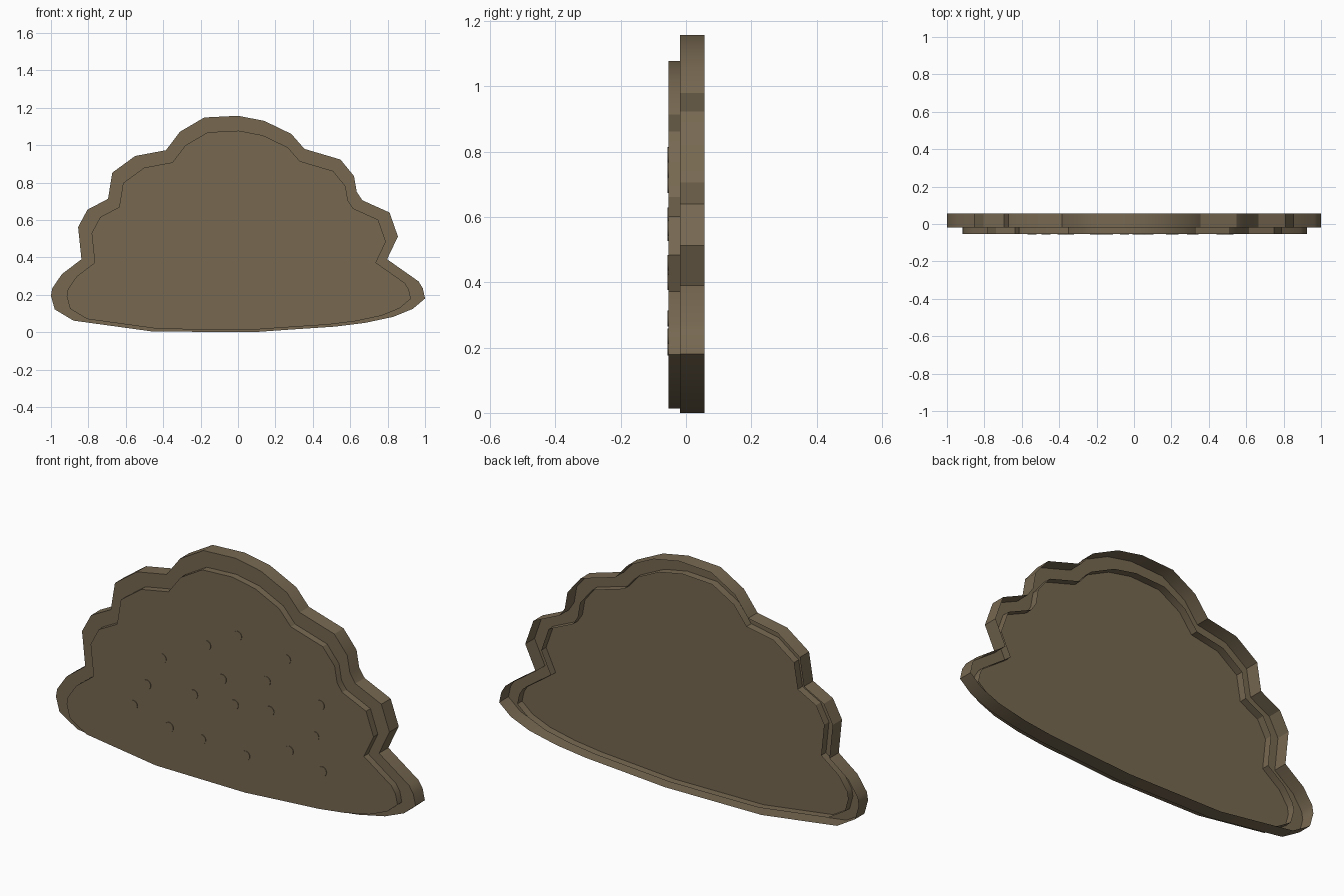
import bpy, bmesh
from math import radians
from mathutils import Matrix

if "Cube" in bpy.data.objects:
    bpy.data.objects.remove(bpy.data.objects["Cube"])

mat = bpy.data.materials.new("brown")
mat.diffuse_color = (0.185, 0.14, 0.083, 1)
mat.use_nodes = True
mat.node_tree.nodes["Principled BSDF"].inputs["Base Color"].default_value = mat.diffuse_color

# Scalloped outline (x, z), starting at the top and running to the left
OUTLINE = [
    (0, 1.157), (-.18, 1.148), (-.31, 1.072), (-.385, .973), (-.55, .942),
    (-.672, .853), (-.695, .713), (-.805, .655), (-.855, .562), (-.837, .39),
    (-.942, .31), (-.993, .235), (-1, .195), (-.98, .122), (-.88, .062),
    (-.46, .004), (.08, 0), (.28, .014), (.52, .03), (.68, .05), (.83, .082),
    (.935, .125), (1, .18), (.988, .235), (.965, .272), (.797, .39),
    (.855, .512), (.81, .64), (.665, .705), (.635, .75), (.62, .835),
    (.548, .923), (.355, .98), (.285, 1.06), (.14, 1.13)]
INNER = [(.92 * x + .004, .92 * z + .013) for x, z in OUTLINE]
FRONT = -.053


def finish(name, bm):
    mesh = bpy.data.meshes.new(name)
    bm.to_mesh(mesh)
    bm.free()
    mesh.materials.append(mat)
    obj = bpy.data.objects.new(name, mesh)
    bpy.context.collection.objects.link(obj)
    bpy.ops.object.select_all(action='DESELECT')
    obj.select_set(True)
    bpy.context.view_layer.objects.active = obj
    bpy.ops.object.shade_smooth_by_angle(angle=radians(30))


def tray(name, pts, front, depth=.074):
    """Shallow tray: front panel and side wall, open at the back."""
    bm = bmesh.new()
    a = [bm.verts.new((x, front, z)) for x, z in pts]
    b = [bm.verts.new((x, front + depth, z)) for x, z in pts]
    panel = bm.faces.new(a)
    for i in range(len(a)):
        j = (i + 1) % len(a)
        bm.faces.new((a[j], a[i], b[i], b[j]))
    panel.normal_update()
    if panel.normal.y > 0:
        bmesh.ops.reverse_faces(bm, faces=bm.faces)
    finish(name, bm)


# Large tray, and a smaller copy pushed through its front
tray("outer_tray", OUTLINE, -.018)
tray("inner_tray", INNER, FRONT)

# Small raised dots scattered over the front panel
DOTS = [(.035, .79), (-.137, .697), (.307, .745), (-.385, .565), (-.47, .41), (-.05, .55),
        (.195, .605), (-.21, .43), (-.545, .288), (.017, .44), (.215, .46), (.495, .565),
        (-.345, .23), (-.165, .217), (.465, .40), (.322, .289), (.08, .2), (.507, .235)]
bm = bmesh.new()
for x, z in DOTS:
    bmesh.ops.create_cone(
        bm, cap_ends=True, segments=16, radius1=.024, radius2=.024, depth=.003,
        matrix=Matrix.Translation((x, FRONT - .0015, z)) @ Matrix.Rotation(radians(90), 4, 'X'))
finish("front_dots", bm)
